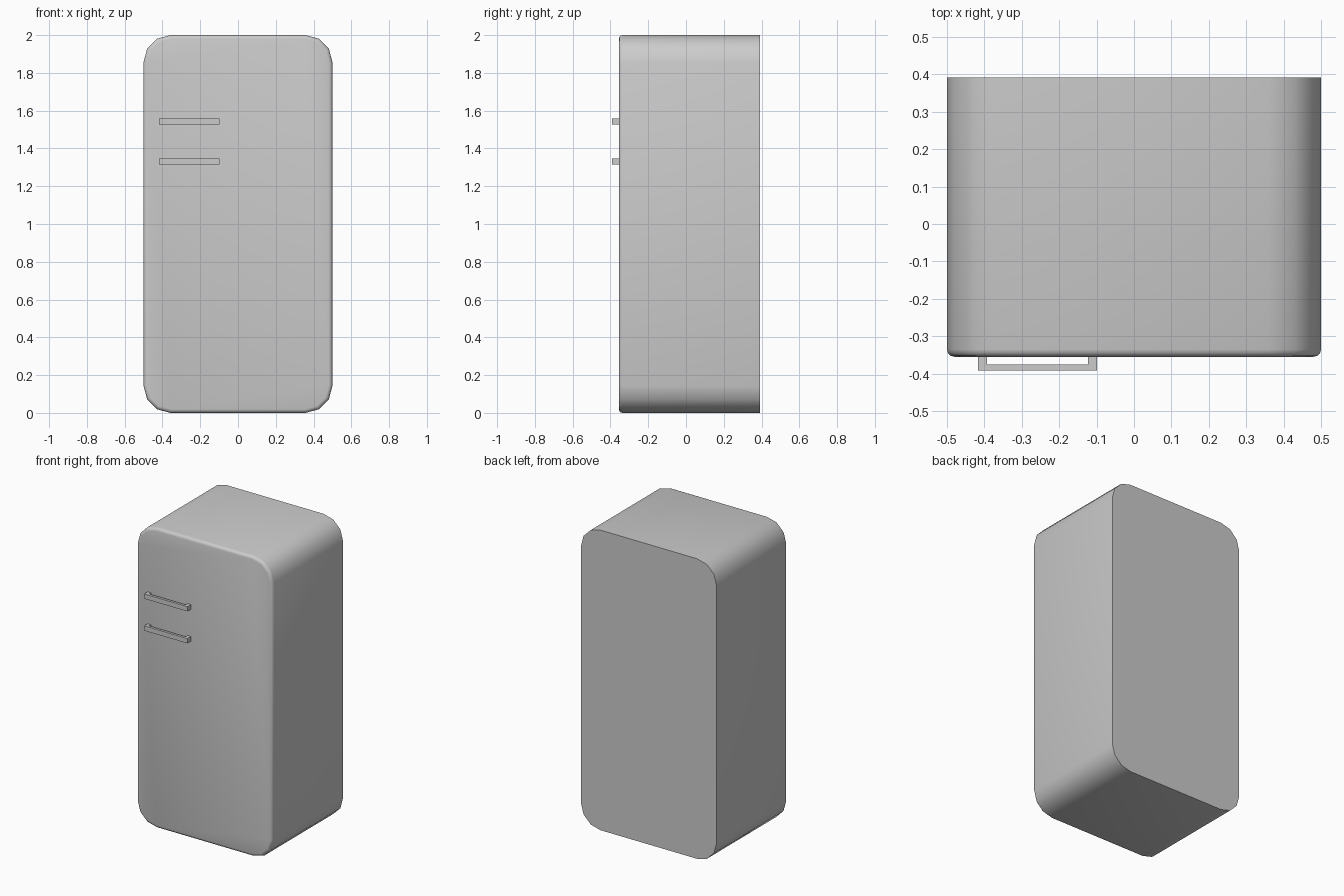
import bpy, bmesh
from math import sin, cos, pi

if "Cube" in bpy.data.objects:
    bpy.data.objects.remove(bpy.data.objects["Cube"])

BACK, FRONT, TIP = 0.392, -0.355, -0.392


def prism(name, profile, offset):
    """Extrude a closed 3D profile along an offset vector."""
    bm = bmesh.new()
    face = bm.faces.new([bm.verts.new(p) for p in profile])
    new = bmesh.ops.extrude_face_region(bm, geom=[face], use_keep_orig=True)["geom"]
    bmesh.ops.translate(bm, vec=offset, verts=[g for g in new if isinstance(g, bmesh.types.BMVert)])
    bmesh.ops.recalc_face_normals(bm, faces=bm.faces)
    return bm


def make_object(name, bm):
    mesh = bpy.data.meshes.new(name)
    bm.to_mesh(mesh)
    bm.free()
    obj = bpy.data.objects.new(name, mesh)
    bpy.context.collection.objects.link(obj)
    return obj


# Cabinet: rounded rectangle, three-sided corners, extruded front to back
R = 0.143
outline = []
for k, (cx, cz) in enumerate([(0.5 - R, 2 - R), (R - 0.5, 2 - R), (R - 0.5, R), (0.5 - R, R)]):
    for i in range(4):
        a = (k + i / 3) * pi / 2
        outline.append((cx + R * cos(a), BACK, cz + R * sin(a)))
bm = prism("cabinet", outline, (0, FRONT - BACK, 0))

# Soft rounded rim around the front only
rim = [e for e in bm.edges if all(abs(v.co.y - FRONT) < 1e-4 for v in e.verts)]
bmesh.ops.bevel(bm, geom=rim, offset=0.02, segments=3, profile=0.5, affect='EDGES')
cabinet = make_object("cabinet", bm)
bpy.context.view_layer.objects.active = cabinet
cabinet.select_set(True)
bpy.ops.object.shade_smooth_by_angle(angle=pi * 40 / 180)

# Two horizontal handles, each a U-shaped bar standing off the door
L, RT, POST, BAR = -0.417, -0.099, 0.024, 0.017
u_shape = [(L, FRONT), (L, TIP), (RT, TIP), (RT, FRONT),
           (RT - POST, FRONT), (RT - POST, TIP + BAR),
           (L + POST, TIP + BAR), (L + POST, FRONT)]
for name, z in (("upper_handle", 1.527), ("lower_handle", 1.314)):
    make_object(name, prism(name, [(x, y, z) for x, y in u_shape], (0, 0, 0.032)))
